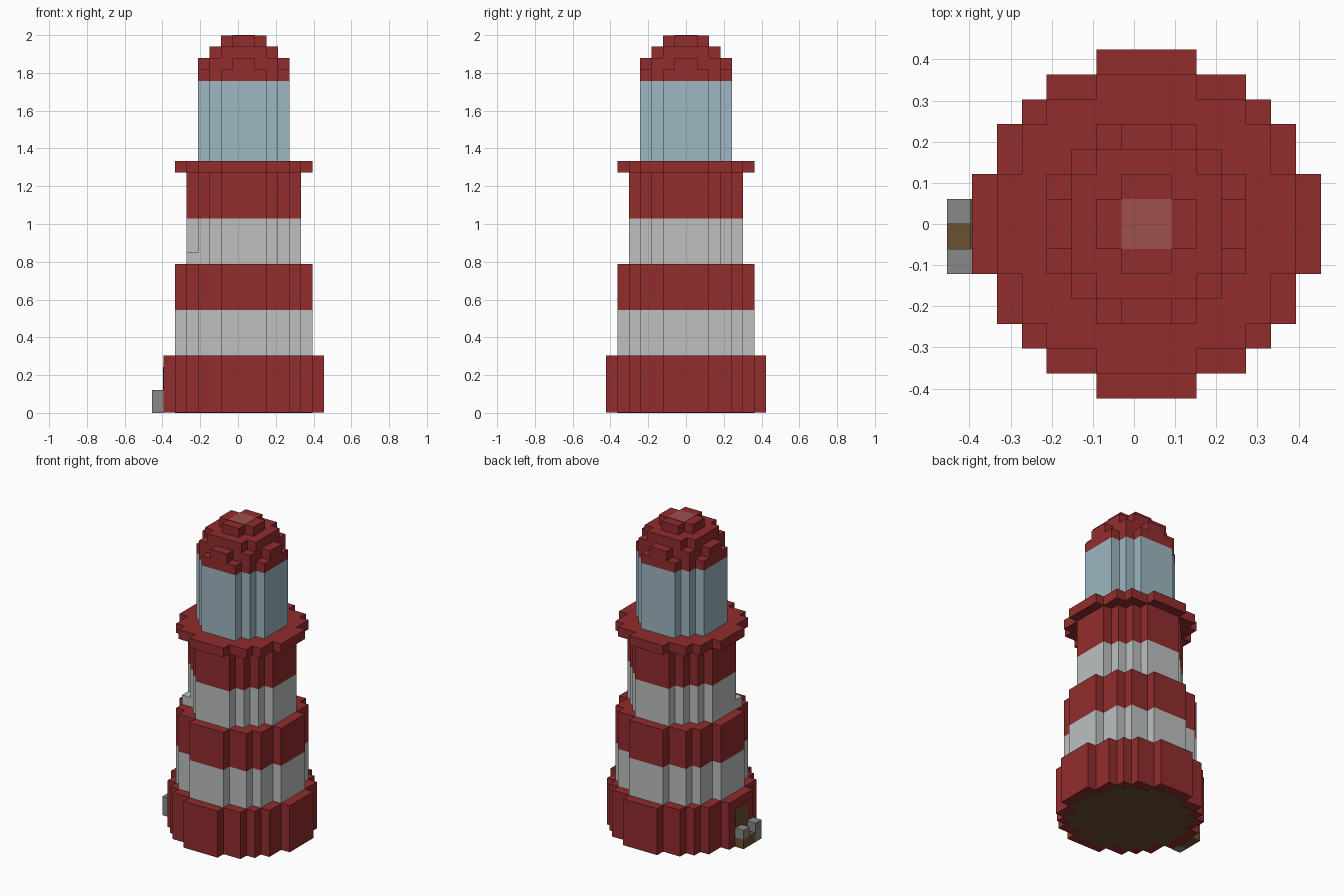
import bpy
import bmesh

cube = bpy.data.objects.get("Cube")
if cube:
    bpy.data.objects.remove(cube, do_unlink=True)

U = 2 / 33          # one block
CX = U / 2          # tower axis in x


def material(name, srgb):
    rgb = [(c / 255 / 12.92) if c < 11 else ((c / 255 + 0.055) / 1.055) ** 2.4 for c in srgb]
    m = bpy.data.materials.new(name)
    m.use_nodes = True
    m.diffuse_color = (*rgb, 1)
    m.node_tree.nodes["Principled BSDF"].inputs["Base Color"].default_value = (*rgb, 1)
    return m


RED = material("red paint", (146, 44, 45))
WHITE = material("white paint", (189, 192, 192))
GLASS = material("pale blue glass", (158, 183, 193))
STONE = material("grey stone", (136, 136, 136))
WOOD = material("brown wood", (106, 81, 50))
CAP = material("faded red cap", (157, 80, 77))


def finish(name, bm, mat):
    bmesh.ops.recalc_face_normals(bm, faces=bm.faces)
    mesh = bpy.data.meshes.new(name)
    bm.to_mesh(mesh)
    bm.free()
    mesh.materials.append(mat)
    bpy.context.collection.objects.link(bpy.data.objects.new(name, mesh))


def stepped_outline(rows):
    """Blocky round outline; rows hold the half width of each block row from the axis out."""
    quarter = []
    for i, w in enumerate(rows):
        for p in ((w, i), (w, i + 1)):
            if quarter and i and rows[i - 1] == w and p == quarter[-1]:
                continue
            quarter.append(p)
    # keep only true corners
    quarter = [p for i, p in enumerate(quarter)
               if p[1] > 0 and not (0 < i < len(quarter) - 1
                                    and quarter[i - 1][0] == p[0] == quarter[i + 1][0])]
    left = [(-x, y) for x, y in reversed(quarter)]
    half = quarter + left
    return half + [(-x, -y) for x, y in half]


def tier(name, rows, z0, z1, mat):
    bm = bmesh.new()
    face = bm.faces.new([bm.verts.new((CX + x * U, y * U, z0 * U)) for x, y in stepped_outline(rows)])
    top = bmesh.ops.extrude_face_region(bm, geom=[face], use_keep_orig=True)["geom"]
    bmesh.ops.translate(bm, vec=(0, 0, (z1 - z0) * U),
                        verts=[v for v in top if isinstance(v, bmesh.types.BMVert)])
    finish(name, bm, mat)


def block(name, xs, ys, zs, mat):
    bm = bmesh.new()
    bmesh.ops.create_cube(bm, size=1)
    for v in bm.verts:
        v.co = (CX + xs[v.co.x > 0] * U, ys[v.co.y > 0] * U, zs[v.co.z > 0] * U)
    finish(name, bm, mat)


R7 = (7, 7, 6, 6, 5, 4, 2)
R6 = (6, 6, 5, 5, 4, 2)
R5 = (5, 5, 4, 3, 2)
R4 = (4, 4, 3, 2)
T = 0.05            # thin plate, in blocks

# Tower tiers, bottom to top
tier("floor", R6, 0, T, WOOD)
tier("base", R7, T, 5, RED)
tier("lower_white_band", R6, 5, 9, WHITE)
tier("lower_red_band", R6, 9, 13, RED)
tier("upper_white_band", R5, 13, 17, WHITE)
tier("upper_red_band", R5, 17, 21, RED)
tier("gallery", R6, 21, 22, RED)
tier("lantern_glass", R4, 22, 29, GLASS)

# Stepped dome
tier("roof_rim", R4, 29, 30, RED)
tier("roof_shoulder", (4, 3, 3, 1), 30, 31, RED)
tier("roof_crown", (3, 3, 2), 31, 32, RED)
tier("roof_top", (2, 1), 32, 33 - T, RED)
block("roof_cap_rim_x", (-2, 2), (-1, 1), (33 - T, 33 - T / 2), RED)
block("roof_cap", (-1, 1), (-1, 1), (33 - T, 33), CAP)

# Doorway and porch on the -x side
block("door", (-7 - T, -7), (-1, 1), (1, 4), WOOD)
block("porch_step", (-8, -7), (-1, 1), (0, 1), WOOD)
block("porch_post_front", (-8, -7), (-2, -1), (0, 2), STONE)
block("porch_post_back", (-8, -7), (0, 1), (1, 2), STONE)

# Loose block on the ledge
block("ledge_block", (-5, -4), (-3, -2), (13, 14), WHITE)
